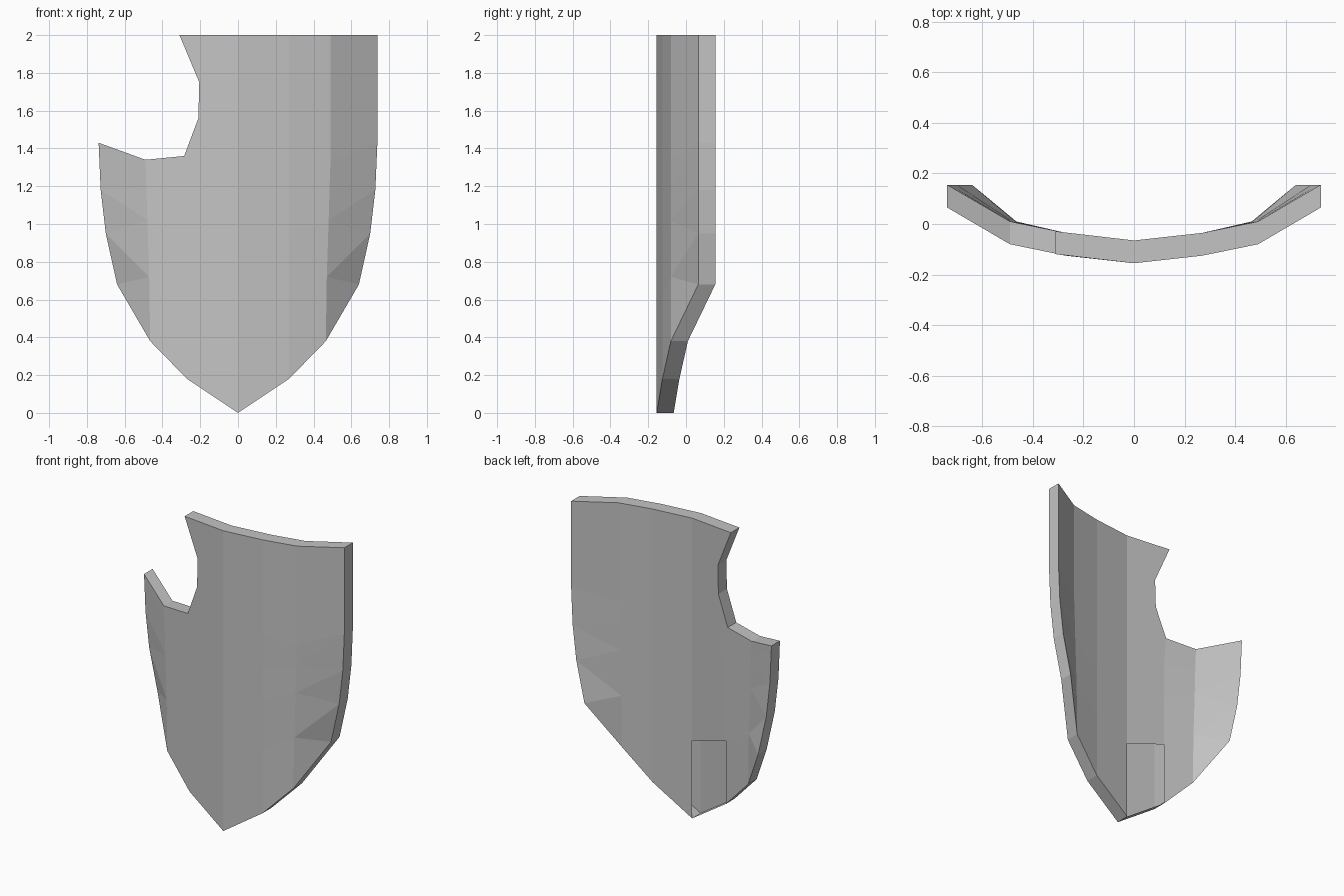
import bpy
import bmesh

if "Cube" in bpy.data.objects:
    bpy.data.objects.remove(bpy.data.objects["Cube"], do_unlink=True)

THICKNESS = 0.09
COLUMN_Y = (-0.155, -0.125, -0.08, 0.065)   # centre, inner, mid, rim

# Heights of each row at the four columns; the lowest row has no rim point
ROW_Z = [(0, 0.18, 0.38),
         (0.52, 0.60, 0.72, 0.68),
         (0.88, 0.94, 1.02, 0.95),
         (1.12, 1.16, 1.20, 1.18),
         (1.40, 1.36, 1.34, 1.43),
         (2, 2, 2, 2)]
MID_X = (0.465, 0.47, 0.48, 0.485, 0.49, 0.49)
RIM_X = (0, 0.64, 0.70, 0.727, 0.738, 0.738)

# Bite out of the upper right corner, from low to high
NOTCH = [(-0.21, -0.131, 1.56), (-0.205, -0.132, 1.75), (-0.31, -0.119, 2)]

mat = bpy.data.materials.new("plain grey")
mat.use_nodes = True
grey = (0.55, 0.55, 0.55, 1)
mat.diffuse_color = grey
mat.node_tree.nodes["Principled BSDF"].inputs["Base Color"].default_value = grey

bm = bmesh.new()


def build_side(side, row_count):
    """Grid of vertices and faces for one half of the front skin."""
    grid = []
    for r in range(row_count):
        xs = (0, 0.27, MID_X[r], RIM_X[r])
        grid.append([bm.verts.new((side * xs[c], COLUMN_Y[c], z))
                     for c, z in enumerate(ROW_Z[r])])
    for low, high in zip(grid, grid[1:]):
        for c in range(2):
            bm.faces.new((low[c], low[c + 1], high[c + 1], high[c]))
        # Faceted outer strip
        if len(low) == 4:
            bm.faces.new((low[2], low[3], high[3]))
        bm.faces.new((low[2], high[3], high[2]))
    return grid


left = build_side(1, 6)
right = build_side(-1, 5)

# Strip between the centre line and the notch
right[4][1].co.x, right[4][1].co.y = -0.285, -0.122
bite = [bm.verts.new(p) for p in NOTCH]
top_centre = bm.verts.new((0, COLUMN_Y[0], 2))
corner, centre = right[4][1], right[4][0]
bm.faces.new([centre, corner] + bite + [top_centre])

bmesh.ops.remove_doubles(bm, verts=bm.verts[:], dist=0.0005)

# Thicken the skin backwards
result = bmesh.ops.extrude_face_region(bm, geom=bm.faces[:], use_keep_orig=True)
back_verts = [g for g in result["geom"] if isinstance(g, bmesh.types.BMVert)]
back_faces = [g for g in result["geom"] if isinstance(g, bmesh.types.BMFace)]
bmesh.ops.translate(bm, vec=(0, THICKNESS, 0), verts=back_verts)
bmesh.ops.recalc_face_normals(bm, faces=bm.faces[:])

# Open panel at the foot of the back
panel = [f for f in back_faces
         if min(v.co.z for v in f.verts) < 0.01
         and f.calc_center_median().x < 0]
bmesh.ops.delete(bm, geom=panel, context="FACES")

mesh = bpy.data.meshes.new("shield_plate")
bm.to_mesh(mesh)
bm.free()
mesh.materials.append(mat)
shield = bpy.data.objects.new("shield_plate", mesh)
bpy.context.collection.objects.link(shield)
